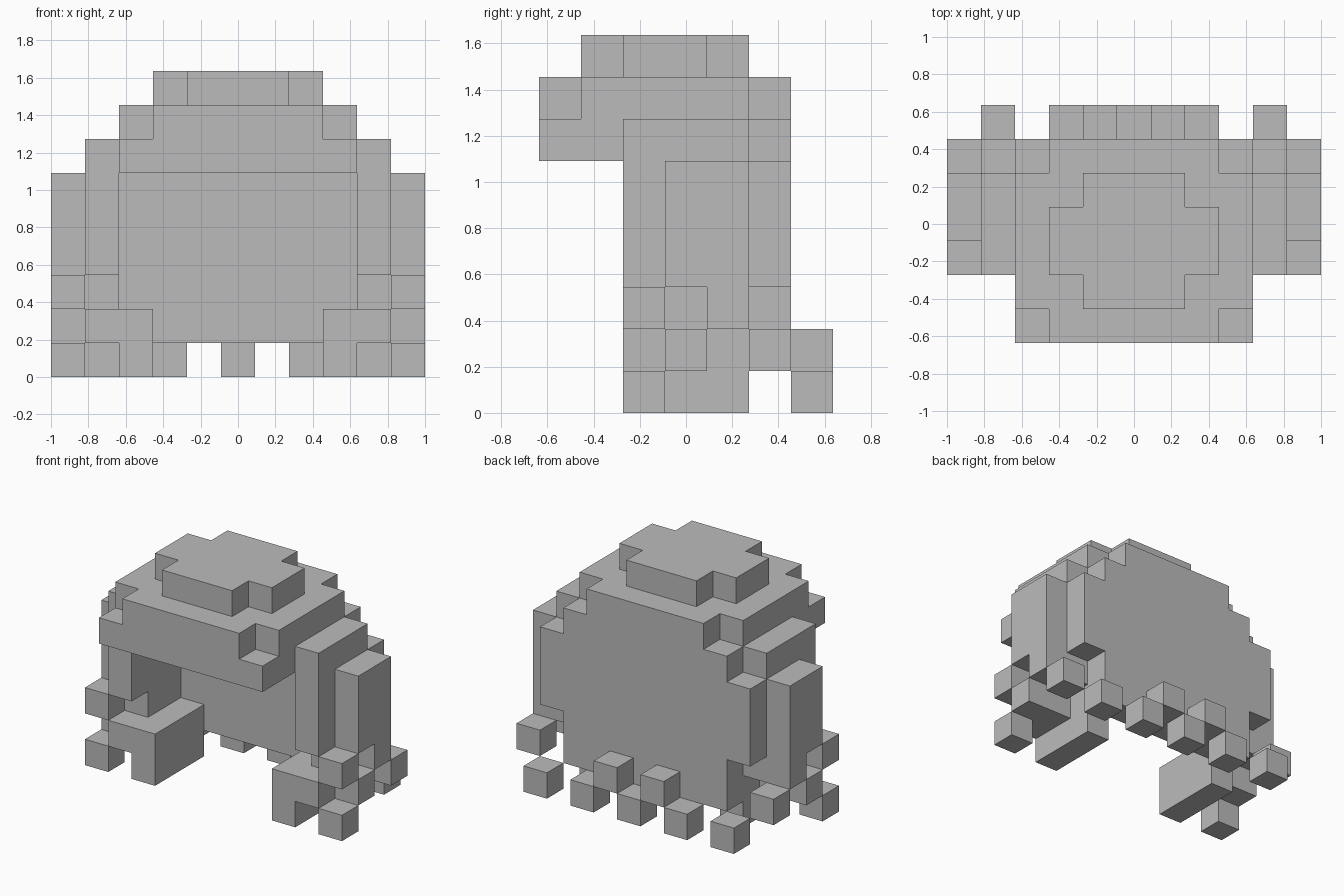
import bpy
import bmesh
import math
from mathutils import Vector

if "Cube" in bpy.data.objects:
    bpy.data.objects.remove(bpy.data.objects["Cube"], do_unlink=True)

U = 2 / 11  # edge length of one block

grey = bpy.data.materials.new("plain grey")
grey.use_nodes = True
grey.diffuse_color = (0.5, 0.5, 0.5, 1)
grey.node_tree.nodes["Principled BSDF"].inputs["Base Color"].default_value = (0.5, 0.5, 0.5, 1)

# Corner offsets of the face of a unit block for each outward direction
FACES = {
    (1, 0, 0): [(1, 0, 0), (1, 1, 0), (1, 1, 1), (1, 0, 1)],
    (-1, 0, 0): [(0, 0, 0), (0, 0, 1), (0, 1, 1), (0, 1, 0)],
    (0, 1, 0): [(0, 1, 0), (0, 1, 1), (1, 1, 1), (1, 1, 0)],
    (0, -1, 0): [(0, 0, 0), (1, 0, 0), (1, 0, 1), (0, 0, 1)],
    (0, 0, 1): [(0, 0, 1), (1, 0, 1), (1, 1, 1), (0, 1, 1)],
    (0, 0, -1): [(0, 0, 0), (0, 1, 0), (1, 1, 0), (1, 0, 0)],
}


def add_part(name, boxes, mirror=False):
    """Join boxes of blocks, each (x0, x1, y0, y1, z0, z1) inclusive, into one outer skin."""
    cells = set()
    for x0, x1, y0, y1, z0, z1 in boxes:
        for x in range(x0, x1 + 1):
            for y in range(y0, y1 + 1):
                for z in range(z0, z1 + 1):
                    cells.add((10 - x if mirror else x, y, z))
    bm = bmesh.new()
    for c in sorted(cells):
        for d, corners in FACES.items():
            if tuple(a + b for a, b in zip(c, d)) not in cells:
                bm.faces.new([bm.verts.new(Vector((c[0] + p[0] - 5.5,
                                                   c[1] + p[1] - 3.5,
                                                   c[2] + p[2])) * U) for p in corners])
    bmesh.ops.remove_doubles(bm, verts=bm.verts, dist=1e-4)
    bmesh.ops.dissolve_limit(bm, angle_limit=math.radians(1), verts=bm.verts, edges=bm.edges)
    mesh = bpy.data.meshes.new(name)
    bm.to_mesh(mesh)
    bm.free()
    mesh.materials.append(grey)
    obj = bpy.data.objects.new(name, mesh)
    bpy.context.collection.objects.link(obj)
    return obj


def cubes(*cells):
    return [(x, x, y, y, z, z) for x, y, z in cells]


# Stepped top and the wide hood that overhangs the front
add_part("crown", [(4, 6, 1, 4, 8, 8), (3, 7, 2, 3, 8, 8)])
add_part("hood", [(2, 8, 1, 4, 6, 7), (3, 7, 0, 5, 7, 7), (2, 8, 0, 5, 6, 6)])

# Back wall behind the open front
add_part("back_wall", [(1, 9, 5, 5, 3, 5), (2, 8, 5, 5, 1, 2)])

# Zigzag of small blocks along the back hem
add_part("back_hem", cubes((3, 6, 0), (4, 6, 1), (5, 6, 0), (6, 6, 1), (7, 6, 0)))

# Paired side parts
for side, mirror in (("right", False), ("left", True)):
    add_part(side + "_side_wall", [(1, 1, 2, 4, 3, 6), (1, 1, 3, 4, 2, 2)], mirror)
    add_part(side + "_outer_plate", [(0, 0, 3, 4, 3, 5), (0, 0, 4, 4, 2, 2)], mirror)
    add_part(side + "_foot", [(2, 2, 2, 4, 0, 1), (1, 1, 2, 3, 1, 1)], mirror)
    add_part(side + "_side_blocks", cubes((0, 2, 0), (0, 3, 1), (0, 2, 2)), mirror)
    add_part(side + "_rear_blocks", cubes((0, 5, 1), (1, 6, 0)), mirror)
